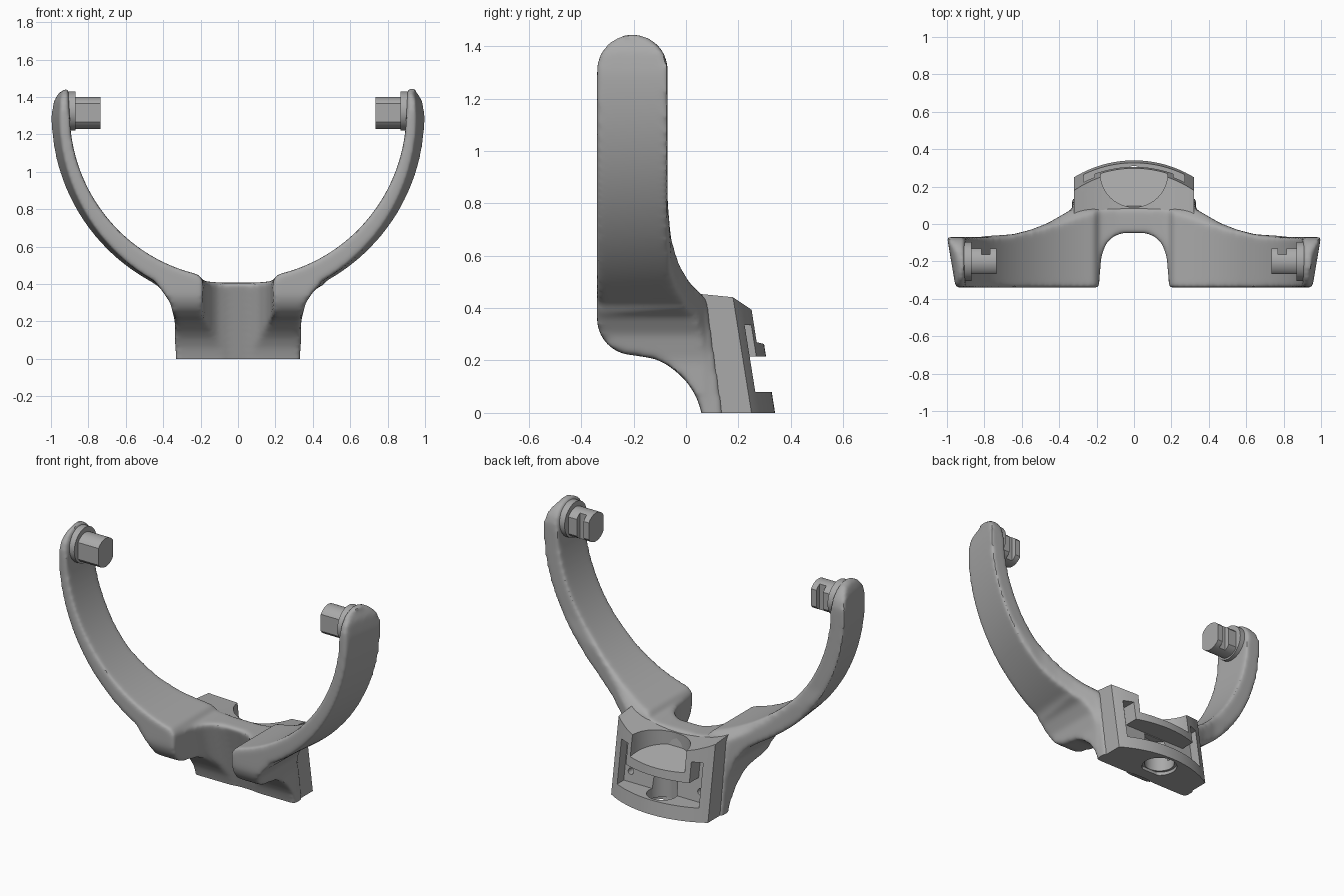
import bpy, bmesh, math
from mathutils import Vector

if "Cube" in bpy.data.objects:
    bpy.data.objects.remove(bpy.data.objects["Cube"], do_unlink=True)

GREY = (0.4, 0.4, 0.4)
grey = bpy.data.materials.new("matte grey")
grey.use_nodes = True
grey.diffuse_color = (*GREY, 1)
grey.node_tree.nodes["Principled BSDF"].inputs["Base Color"].default_value = (*GREY, 1)

AXIS_Z = 1.3      # height of the arm arc's centre
LEAN = 0.16       # backward lean of the mounting block


def prism(name, outline, place, lo, hi):
    """Extrude a 2D outline; place(u, v, t) maps it into space."""
    bm = bmesh.new()
    ends = [[bm.verts.new(Vector(place(u, v, t))) for u, v in outline] for t in (lo, hi)]
    bm.faces.new(ends[0])
    bm.faces.new(ends[1])
    n = len(outline)
    for i in range(n):
        j = (i + 1) % n
        bm.faces.new((ends[0][i], ends[0][j], ends[1][j], ends[1][i]))
    bmesh.ops.recalc_face_normals(bm, faces=bm.faces)
    mesh = bpy.data.meshes.new(name)
    bm.to_mesh(mesh)
    bm.free()
    mesh.materials.append(grey)
    ob = bpy.data.objects.new(name, mesh)
    bpy.context.collection.objects.link(ob)
    return ob


def modify(ob, kind, **settings):
    mod = ob.modifiers.new(kind, kind)
    for key, value in settings.items():
        setattr(mod, key, value)
    bpy.context.view_layer.objects.active = ob
    bpy.ops.object.modifier_apply(modifier=mod.name)


def combine(ob, tool, operation="DIFFERENCE"):
    tool.hide_render = True
    modify(ob, "BOOLEAN", object=tool, operation=operation, solver="EXACT")
    bpy.data.objects.remove(tool, do_unlink=True)


def arc(cx, cy, r, start, end, steps):
    angles = [math.radians(start + (end - start) * i / steps) for i in range(steps + 1)]
    return [(cx + r * math.cos(a), cy + r * math.sin(a)) for a in angles]


def circle(cx, cy, r, steps=32):
    return arc(cx, cy, r, 0, 360, steps)[:-1]


def mirrored(half):
    return half + [(-u, v) for u, v in reversed(half)]


def along_x(y, z, t):
    return (t, y, z)


def along_z(x, y, t):
    return (x, y, t)


def leaning_z(x, y, t):
    return (x, y - LEAN * t, t)


def leaning_y(x, z, t):
    return (x, t - LEAN * z, z)


def tapered_y(x, z, t):
    # the outer face of each arm narrows toward the front
    r = math.hypot(x, z - AXIS_Z)
    shift = 0.17 * (t + 0.07) * x / r if r > 0.95 and z > 0.4 else 0
    return (x + shift, t, z)


# Yoke: front, side and top outlines intersected
inner_arc = []
for i in range(31):
    a = math.radians(76 * i / 30)
    r = 0.9 - 0.03 * a / (math.pi / 2)
    inner_arc.append((r * math.cos(a), AXIS_Z - r * math.sin(a)))
front_half = [(0.335, -0.06), (0.337, 0.2), (0.362, 0.3), (0.41, 0.37)]
front_half += arc(0, AXIS_Z, 1.0, -62, 0, 28)
front_half += [(0.992, 1.38), (0.97, 1.43), (0.935, 1.455), (0.905, 1.44)]
front_half += inner_arc + [(0.185, 0.415), (0.09, 0.407)]
yoke = prism("yoke", mirrored(front_half), tapered_y, -0.4, 0.25)

side = arc(-0.205, 1.31, 0.135, 180, 0, 20)
side += [(-0.07, 0.8), (-0.06, 0.69), (-0.025, 0.565), (0.015, 0.495), (0.06, 0.45),
         (0.08, 0.43), (0.15, -0.06), (0.065, -0.06), (0.06, 0), (0.04, 0.06),
         (0.01, 0.11), (-0.025, 0.147), (-0.07, 0.183), (-0.12, 0.207)]
side += arc(-0.2, 0.36, 0.14, -90, -180, 10)
combine(yoke, prism("side_limit", side, along_x, -1.2, 1.2), "INTERSECT")

plan_half = [(1.2, -0.4), (1.2, -0.062), (0.75, -0.062), (0.645, -0.055),
             (0.55, -0.03), (0.46, 0.005), (0.33, 0.08), (0.34, 0.25)]
combine(yoke, prism("plan_limit", mirrored(plan_half), along_z, -0.2, 1.7), "INTERSECT")

# U-shaped notch under the saddle, leaning with the block
notch_half = [(0.2, -0.6), (0.185, -0.3), (0.175, -0.18), (0.15, -0.11), (0.11, -0.07), (0.05, -0.052)]
combine(yoke, prism("notch", mirrored(notch_half),
                    lambda x, y, t: (x, y + 0.3 * (0.4 - t), t), -0.15, 0.7))

# Round the yoke's edges, then trim its foot flat
modify(yoke, "REMESH", mode="VOXEL", voxel_size=0.012, use_smooth_shade=True)
modify(yoke, "SMOOTH", factor=0.5, iterations=14)
foot = [(-0.6, -0.3), (0.6, -0.3), (0.6, 0), (-0.6, 0)]
combine(yoke, prism("foot_trim", foot, along_x, -0.7, 0.7))

# Mounting block with a bowed rear face
bow = 0.614
half_angle = math.degrees(math.asin(0.32 / bow))
block_outline = [(-0.32, 0.12), (0.32, 0.12)]
block_outline += arc(0, 0.34 - bow, bow, 90 - half_angle, 90 + half_angle, 28)
block = prism("mounting_block", block_outline, leaning_z, 0, 0.6)
combine(block, prism("saddle_cut", circle(0, AXIS_Z, 0.9, 96),
                     lambda x, z, t: (x, t, z - 0.1 * t), -0.4, 0.7))

# Rear pocket with two upright slots
pocket_half = [(0.27, 0.08), (0.27, 0.335), (0.21, 0.335), (0.21, 0.215)]
combine(block, prism("pocket", mirrored(pocket_half), leaning_y, 0.215, 0.6))

# Rounded scoop in the top, with a sloping floor
combine(block, prism("scoop", circle(0, 0.27, 0.18, 40),
                     lambda x, y, t: (x, y, t + 0.25 * (0.29 - y)), 0.265, 0.7))

# Upright bore with a shallow counterbore, and two screw holes
combine(block, prism("bore", circle(0, 0.225, 0.085), along_z, -0.1, 0.21))
combine(block, prism("counterbore", circle(0, 0.225, 0.1), along_z, -0.1, 0.02))
for x in (-0.23, 0.23):
    combine(block, prism("screw_hole", circle(x, 0.14, 0.018, 16), leaning_y, 0.17, 0.4))

# Pivot pins: round collar, flat-sided pin with a cross slot
for label, s in (("left", 1), ("right", -1)):
    prism(label + "_collar", circle(-0.2, 1.325, 0.105, 40), along_x, s * 0.87, s * 0.935)
    flats = [(max(-0.268, min(-0.132, y)), z) for y, z in circle(-0.2, 1.315, 0.085, 40)]
    pin = prism(label + "_pin", flats, along_x, s * 0.735, s * 0.9)
    slot = [(-0.163, 1.1), (-0.05, 1.1), (-0.05, 1.5), (-0.163, 1.5)]
    combine(pin, prism("pin_slot", slot, along_x, s * 0.77, s * 0.815))

# Smooth curved faces, keep edges crisp
bpy.ops.object.select_all(action="DESELECT")
for ob in bpy.context.collection.objects:
    if ob.type == "MESH":
        ob.select_set(True)
        bpy.context.view_layer.objects.active = ob
bpy.ops.object.shade_smooth_by_angle(angle=math.radians(35))
